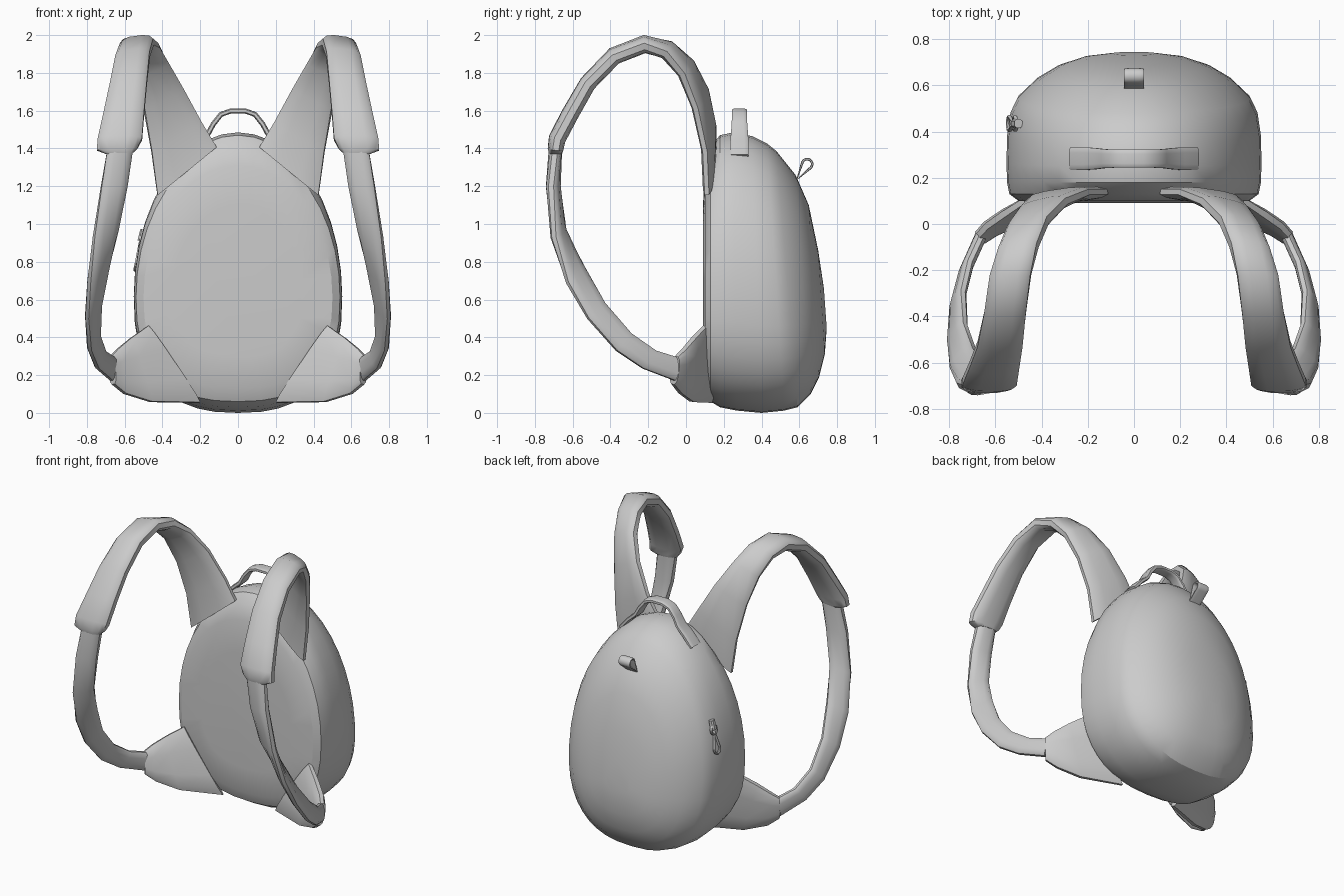
import bpy, bmesh, math
from mathutils import Vector

fabric = bpy.data.materials.new("grey_fabric")
fabric.diffuse_color = (0.6, 0.6, 0.6, 1)


def loft(name, rings, closed=False, mirror=False, angle=40):
    """Skin a list of point rings into one object."""
    bm = bmesh.new()
    rows = [[bm.verts.new(p) for p in r] for r in rings]
    n = len(rows[0])
    pairs = list(zip(rows, rows[1:])) + ([(rows[-1], rows[0])] if closed else [])
    for a, b in pairs:
        for i in range(n):
            j = (i + 1) % n
            bm.faces.new((a[i], a[j], b[j], b[i]))
    if not closed:
        bm.faces.new(rows[0][::-1])
        bm.faces.new(rows[-1])
    bmesh.ops.recalc_face_normals(bm, faces=bm.faces)
    me = bpy.data.meshes.new(name)
    bm.to_mesh(me)
    bm.free()
    me.materials.append(fabric)
    ob = bpy.data.objects.new(name, me)
    bpy.context.collection.objects.link(ob)
    bpy.ops.object.select_all(action='DESELECT')
    ob.select_set(True)
    bpy.context.view_layer.objects.active = ob
    bpy.ops.object.shade_smooth_by_angle(angle=math.radians(angle))
    if mirror:
        m = ob.modifiers.new("mirror", 'MIRROR')
        m.use_mirror_merge = False
    return ob


def spow(v, e):
    return math.copysign(abs(v) ** e, v)


def band(name, stations, sides=12, power=0.7, **kw):
    """Strap through stations of (one edge, other edge, half thickness)."""
    st = [(Vector(a), Vector(b), t) for a, b, t in stations]
    mids = [(a + b) / 2 for a, b, _ in st]
    rings, last = [], len(st) - 1
    for i, (a, b, t) in enumerate(st):
        if kw.get("closed"):
            tangent = mids[(i + 1) % len(st)] - mids[i - 1]
        else:
            tangent = mids[min(i + 1, last)] - mids[max(i - 1, 0)]
        half = (b - a) / 2
        normal = tangent.cross(half).normalized() * t
        ring = []
        for k in range(sides):
            u = 2 * math.pi * (k + 0.5) / sides
            ring.append(mids[i] + half * spow(math.cos(u), power) + normal * spow(math.sin(u), power))
        rings.append(ring)
    return loft(name, rings, **kw)


# Egg-shaped bag: rings of (top y, top z, bottom y, bottom z, half width)
def egg(yt, zt, yb, zb, w, n=40):
    zc = zb + (zt - zb) * 0.41
    pts = []
    for k in range(n):
        u = 2 * math.pi * k / n
        c, s = math.cos(u), math.sin(u)
        e = 1.0 if s > 0 else 0.8
        z = zc + (zt - zc) * s if s > 0 else zc + (zc - zb) * spow(s, e)
        f = (z - zb) / (zt - zb)
        pts.append((w * spow(c, e), yb + (yt - yb) * f, z))
    return pts


body_rings = [
    (0.09, 1.10, 0.09, 0.30, 0.34), (0.10, 1.31, 0.10, 0.13, 0.50),
    (0.13, 1.41, 0.13, 0.06, 0.54), (0.18, 1.47, 0.18, 0.03, 0.55),
    (0.25, 1.485, 0.27, 0.012, 0.552), (0.35, 1.465, 0.40, 0.0, 0.55),
    (0.43, 1.425, 0.52, 0.012, 0.535), (0.48, 1.385, 0.59, 0.03, 0.505),
    (0.58, 1.26, 0.66, 0.10, 0.42), (0.65, 1.10, 0.705, 0.19, 0.33),
    (0.70, 0.86, 0.735, 0.31, 0.22), (0.73, 0.66, 0.745, 0.45, 0.09)]
loft("bag_body", [egg(*r) for r in body_rings], angle=30)

# Padded shoulder straps
band("padded_strap", [
    ((0.11, 0.14, 1.41), (0.43, 0.11, 1.15), 0.030),
    ((0.19, 0.14, 1.54), (0.46, 0.10, 1.38), 0.032),
    ((0.29, 0.10, 1.72), (0.50, 0.05, 1.61), 0.036),
    ((0.37, 0.02, 1.86), (0.545, -0.02, 1.79), 0.040),
    ((0.415, -0.09, 1.945), (0.585, -0.11, 1.90), 0.043),
    ((0.445, -0.22, 1.965), (0.625, -0.22, 1.94), 0.045),
    ((0.465, -0.38, 1.90), (0.65, -0.38, 1.88), 0.045),
    ((0.48, -0.52, 1.75), (0.68, -0.52, 1.74), 0.045),
    ((0.495, -0.62, 1.58), (0.715, -0.61, 1.58), 0.046),
    ((0.505, -0.685, 1.45), (0.745, -0.68, 1.45), 0.046),
    ((0.53, -0.692, 1.40), (0.75, -0.69, 1.39), 0.042),
    ((0.55, -0.692, 1.38), (0.70, -0.69, 1.37), 0.036)], mirror=True)

# Narrow lower straps, twisting toward the bag
band("lower_strap", [
    ((0.55, -0.69, 1.42), (0.69, -0.69, 1.42), 0.036),
    ((0.585, -0.69, 1.20), (0.725, -0.715, 1.20), 0.036),
    ((0.635, -0.65, 0.97), (0.765, -0.70, 0.93), 0.033),
    ((0.69, -0.54, 0.77), (0.79, -0.63, 0.69), 0.030),
    ((0.73, -0.43, 0.58), (0.80, -0.52, 0.50), 0.026),
    ((0.74, -0.29, 0.42), (0.785, -0.37, 0.33), 0.026),
    ((0.71, -0.16, 0.33), (0.745, -0.23, 0.235), 0.026),
    ((0.65, -0.03, 0.29), (0.67, -0.06, 0.17), 0.026)], mirror=True)

# Flaps joining the lower straps to the bag
band("strap_flap", [
    ((0.675, -0.05, 0.30), (0.66, -0.07, 0.15), 0.030),
    ((0.64, -0.01, 0.34), (0.60, -0.03, 0.10), 0.034),
    ((0.57, 0.04, 0.40), (0.46, 0.03, 0.055), 0.036),
    ((0.48, 0.10, 0.465), (0.20, 0.13, 0.05), 0.030)], mirror=True)

# Carry handle on top
path = [(0.27, 1.36, 0.05), (0.21, 1.43, 0.05), (0.16, 1.475, 0.046), (0.13, 1.53, 0.042),
        (0.09, 1.58, 0.040), (0.04, 1.598, 0.040)]
path += [(-x, z, h) for x, z, h in path[::-1]]
band("carry_handle", [((x, 0.283 - h, z), (x, 0.283 + h, z), 0.014) for x, z, h in path], power=0.5)


# Teardrop outline: narrow at its root, round at its far end
def teardrop(length, r, n=14):
    pts = [(0, 0)]
    for k in range(n):
        u = -2.0 + 4.0 * k / (n - 1)
        pts.append((length - r + r * math.cos(u), r * math.sin(u)))
    return pts


# Folded tab at the upper back
d, p = Vector((0, 0.55, 0.83)).normalized(), Vector((0, 0.83, -0.55)).normalized()
band("back_tab", [(Vector((-0.043, 0.587, 1.235)) + d * a + p * b,
                   Vector((0.043, 0.587, 1.235)) + d * a + p * b, 0.007)
                  for a, b in teardrop(0.125, 0.027)], closed=True, power=0.5)

# Zip pull on the left side: a small ring with a hanging loop
for name, top, length, r in (("zip_ring", 0.96, 0.08, 0.028), ("zip_pull", 0.905, 0.15, 0.03)):
    pts = []
    for a, b in teardrop(length, r):
        z = top - a
        x = -0.505 - (0.96 - z) * 0.2
        pts.append(((x - 0.009, 0.435 + b, z), (x + 0.009, 0.435 + b, z), 0.008))
    band(name, pts, sides=8, closed=True, power=1.0)
band("zip_slider", [((-0.50, 0.415, 0.97), (-0.50, 0.455, 0.97), 0.018),
                    ((-0.515, 0.415, 0.91), (-0.515, 0.455, 0.91), 0.018)], sides=8)
